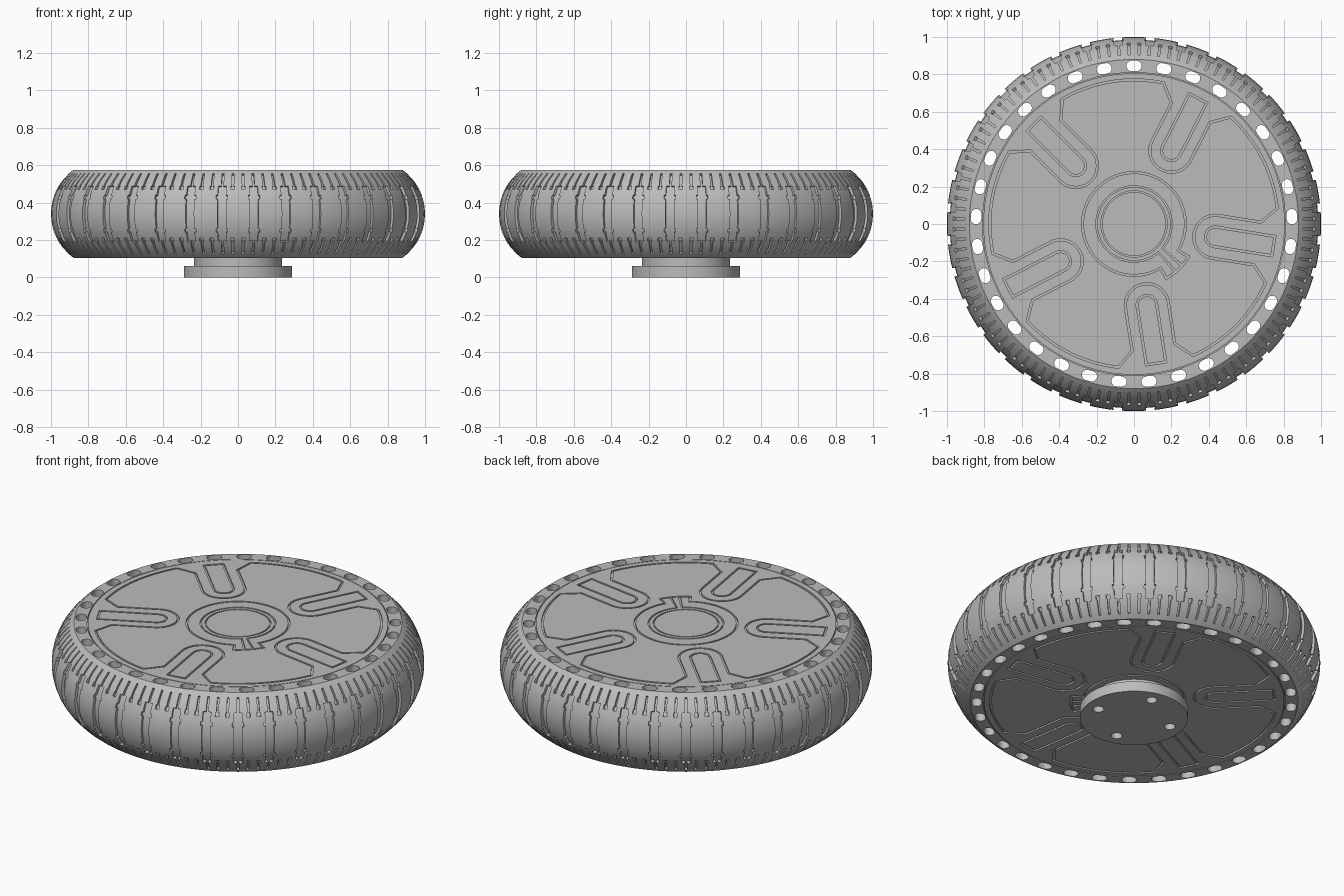
import bpy, bmesh
from math import sin, cos, asin, radians, sqrt, hypot, pi
from mathutils import Vector

if "Cube" in bpy.data.objects:
    bpy.data.objects.remove(bpy.data.objects["Cube"], do_unlink=True)

grey = bpy.data.materials.new("plain grey")
grey.use_nodes = True
grey.diffuse_color = (0.5, 0.5, 0.5, 1)
grey.node_tree.nodes["Principled BSDF"].inputs["Base Color"].default_value = (0.5, 0.5, 0.5, 1)

BOTTOM, TOP, MID = 0.105, 0.575, 0.34
SPOKES = [-9 + 72 * k for k in range(5)]
GAP = 0.011


def finish(name, mesh):
    mesh.materials.clear()
    mesh.materials.append(grey)
    obj = bpy.data.objects.new(name, mesh)
    bpy.context.collection.objects.link(obj)
    bpy.ops.object.select_all(action='DESELECT')
    obj.select_set(True)
    bpy.context.view_layer.objects.active = obj
    bpy.ops.object.shade_smooth_by_angle(angle=radians(30))
    return obj


def polar(r, deg):
    return (r * cos(radians(deg)), r * sin(radians(deg)))


def arc(r, start, end, n):
    return [polar(r, start + (end - start) * i / n) for i in range(n + 1)]


def circle(r, centre=(0, 0), n=96):
    return [(centre[0] + x, centre[1] + y) for x, y in arc(r, 0, 360, n)[:-1]]


def turned(points, deg):
    c, s = cos(radians(deg)), sin(radians(deg))
    return [(x * c - y * s, x * s + y * c) for x, y in points]


def plate(name, loops, z0, z1):
    """Flat plate from outlines; inner outlines become holes."""
    curve = bpy.data.curves.new(name, 'CURVE')
    curve.dimensions = '2D'
    curve.fill_mode = 'BOTH'
    curve.extrude = (z1 - z0) / 2
    for loop in loops:
        spline = curve.splines.new('POLY')
        spline.points.add(len(loop) - 1)
        for point, (x, y) in zip(spline.points, loop):
            point.co = (x, y, 0, 1)
        spline.use_cyclic_u = True
    temp = bpy.data.objects.new("temp", curve)
    bpy.context.collection.objects.link(temp)
    graph = bpy.context.evaluated_depsgraph_get()
    mesh = bpy.data.meshes.new_from_object(temp.evaluated_get(graph))
    bpy.data.objects.remove(temp, do_unlink=True)
    bm = bmesh.new()
    bm.from_mesh(mesh)
    bmesh.ops.remove_doubles(bm, verts=bm.verts, dist=0.00005)
    bmesh.ops.translate(bm, verts=bm.verts, vec=(0, 0, (z0 + z1) / 2))
    bmesh.ops.recalc_face_normals(bm, faces=bm.faces)
    bm.to_mesh(mesh)
    bm.free()
    mesh.name = name
    return finish(name, mesh)


# Tyre: revolved arc, tread faces sunk by rule
BULGE, CENTRE = 0.29, 0.71
half_rows = [0, 0.04, 0.08, 0.1, 0.13, 0.15, 0.18, 0.215, 0.235]
rows = [-d for d in half_rows[:0:-1]] + half_rows
half_cols = [0.35, 1.3, 1.8, 2.73, 3.03, 3.63, 3.93]
cols = [-c for c in half_cols[::-1]] + half_cols + [5]
angles = [10 * k + 5 + c for k in range(36) for c in cols]


def is_groove(deg, dz):
    off = abs((deg - 5 + 5) % 10 - 5)
    dz = abs(dz)
    if dz > 0.215:
        return False
    if dz > 0.15:
        return off < 0.35 or 3.03 < off < 3.63
    if dz > 0.13:
        return off < 1.3 or 2.73 < off < 3.93
    return off < (1.8 if 0.08 < dz < 0.1 else 1.3)


bm = bmesh.new()
grid = []
for a in angles:
    grid.append([bm.verts.new((*polar(CENTRE + sqrt(BULGE ** 2 - d * d), a), MID + d))
                 for d in rows])
sunk = []
for i, a in enumerate(angles):
    j = (i + 1) % len(angles)
    middle = (a + angles[j] + (360 if j == 0 else 0)) / 2
    for k in range(len(rows) - 1):
        face = bm.faces.new((grid[i][k], grid[j][k], grid[j][k + 1], grid[i][k + 1]))
        if is_groove(middle, (rows[k] + rows[k + 1]) / 2):
            sunk.append(face)
result = bmesh.ops.extrude_face_region(bm, geom=sunk)
bmesh.ops.delete(bm, geom=[f for f in sunk if f.is_valid], context='FACES')
for v in result["geom"]:
    if isinstance(v, bmesh.types.BMVert):
        r = hypot(v.co.x, v.co.y)
        axis = Vector((v.co.x / r * CENTRE, v.co.y / r * CENTRE, MID))
        v.co = axis + (v.co - axis) * (1 - 0.015 / BULGE)
bmesh.ops.recalc_face_normals(bm, faces=bm.faces)
tyre = bpy.data.meshes.new("tyre")
bm.to_mesh(tyre)
bm.free()
finish("tyre", tyre)


# Rim with a ring of through slots
def stadium(radius, half_length, r):
    right = [(radius + y, half_length + x) for x, y in arc(r, -90, 90, 8)]
    left = [(radius + y, -half_length + x) for x, y in arc(r, 90, 270, 8)]
    return right + left


rim_slots = [turned(stadium(0.845, 0.013, 0.028), 90 + 360 * k / 33) for k in range(33)]
plate("rim", [circle(0.88, n=144), circle(0.81)] + rim_slots, BOTTOM, TOP)


# Spoke frame, inlays and panel, separated by narrow seams
def panel_outline(g):
    radius, r, lat = 0.776 - g, 0.11 + g, 0.2 + 0.2 * g
    edge = asin(lat / radius) * 180 / pi
    bend = 0.67 - 0.45 * g
    notch = [(bend, -r)]
    notch += [(0.44 + x, y) for x, y in arc(r, 270, 90, 20)]
    notch += [(bend, r)]
    outline = []
    for a in SPOKES:
        outline += turned(notch, a) + arc(radius, a + edge, a + 72 - edge, 16)
    return outline


def inlay_outline(g):
    r = 0.058 - g
    return [(0.76 - g, -r)] + [(0.44 + x, y) for x, y in arc(r, 270, 90, 16)] + [(0.76 - g, r)]


plate("core_disc", [circle(0.81)], BOTTOM + 0.01, TOP - 0.01)
plate("spoke_frame", [circle(0.806), panel_outline(0)]
      + [turned(inlay_outline(0), a) for a in SPOKES], BOTTOM, TOP)
plate("spoke_inlays", [turned(inlay_outline(GAP), a) for a in SPOKES], BOTTOM, TOP)

# Centre: panel opening, split ring with two prongs, keyed cap and disc
KEY = -45
opening = arc(0.28, KEY + 15, KEY + 345, 80) + arc(0.345, KEY - 15, KEY + 15, 8)
plate("centre_panel", [panel_outline(GAP), opening], BOTTOM, TOP)
split_ring = (arc(0.334, KEY + 5, KEY + 13, 4) + arc(0.27, KEY + 13, KEY + 347, 80)
              + arc(0.334, KEY - 13, KEY - 5, 4) + arc(0.204, KEY + 355, KEY + 5, 80))
plate("split_ring", [split_ring], BOTTOM, TOP)
keyed_cap = arc(0.196, KEY + 3, KEY + 357, 80) + arc(0.334, KEY - 3, KEY + 3, 4)
plate("keyed_cap", [keyed_cap, circle(0.177)], BOTTOM, TOP)
plate("centre_disc", [circle(0.17)], BOTTOM, TOP)

# Hub neck and bolted flange underneath
plate("hub_neck", [circle(0.235)], 0.06, BOTTOM + 0.02)
bolt_holes = [circle(0.03, polar(0.213, -14 + 90 * k), 24) for k in range(4)]
plate("hub_flange", [circle(0.29)] + bolt_holes, 0, 0.06)
